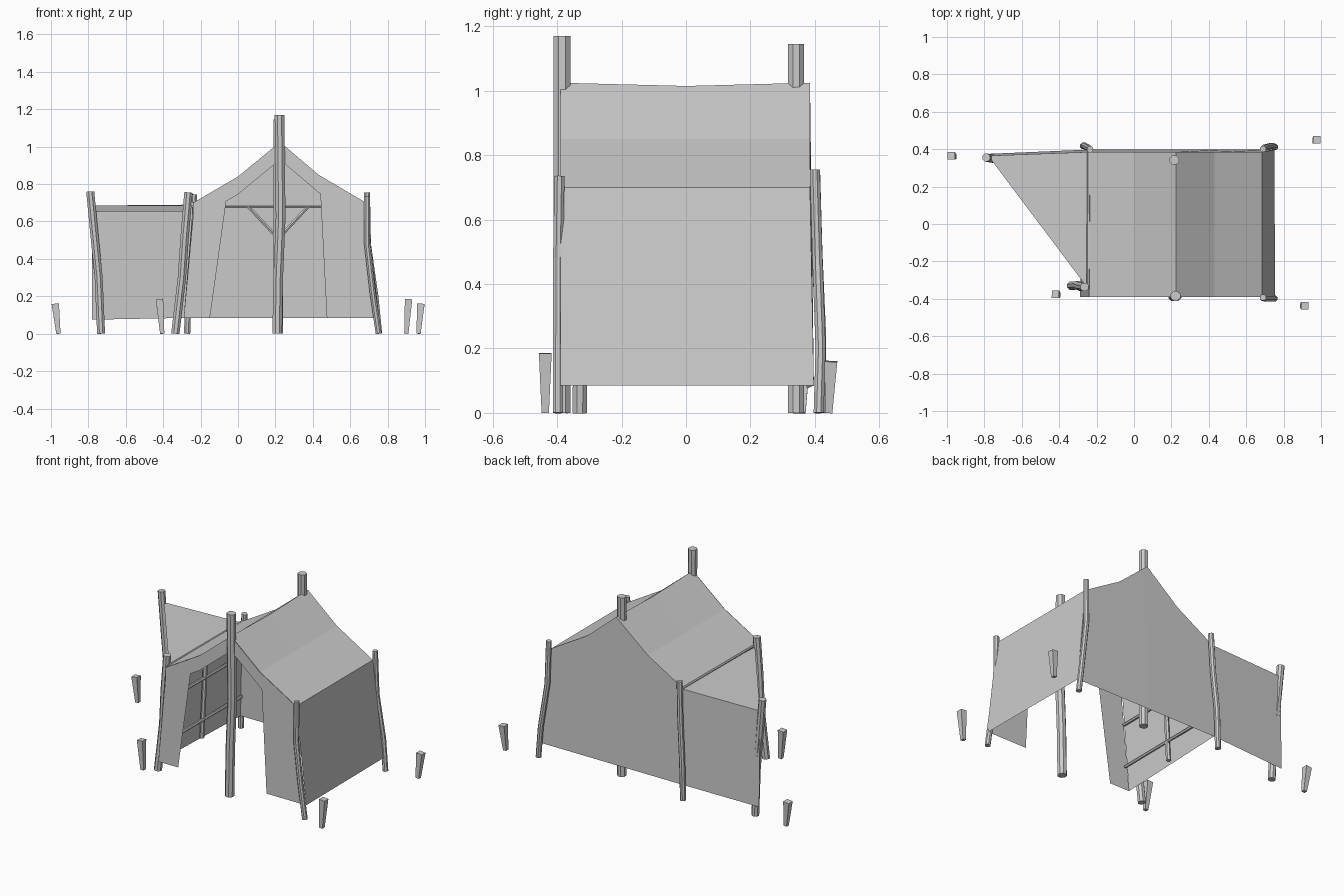
import bpy
import bmesh
import math
from mathutils import Vector

if "Cube" in bpy.data.objects:
    bpy.data.objects.remove(bpy.data.objects["Cube"])

GREY = (0.6, 0.6, 0.6, 1.0)
mat = bpy.data.materials.new("plain_grey")
mat.use_nodes = True
mat.diffuse_color = GREY
bsdf = next(n for n in mat.node_tree.nodes if n.type == "BSDF_PRINCIPLED")
bsdf.inputs["Base Color"].default_value = GREY


def finish(name, bm, recalc=False):
    if recalc:
        bmesh.ops.recalc_face_normals(bm, faces=bm.faces)
    mesh = bpy.data.meshes.new(name)
    bm.to_mesh(mesh)
    bm.free()
    mesh.materials.append(mat)
    obj = bpy.data.objects.new(name, mesh)
    bpy.context.collection.objects.link(obj)
    return obj


def sheet(name, rows):
    """Cloth stretched between rows of points of equal length."""
    bm = bmesh.new()
    grid = [[bm.verts.new(p) for p in row] for row in rows]
    for a, b in zip(grid, grid[1:]):
        for i in range(len(a) - 1):
            bm.faces.new((a[i], a[i + 1], b[i + 1], b[i]))
    return finish(name, bm)


def pole(name, path, r0, r1=None, sides=8):
    """Faceted rod along a path, with its radius running from r0 to r1."""
    r1 = r0 if r1 is None else r1
    pts = [Vector(p) for p in path]
    axis = (pts[-1] - pts[0]).normalized()
    side = axis.cross(Vector((0, 1, 0)) if abs(axis.y) < 0.9 else Vector((1, 0, 0))).normalized()
    other = axis.cross(side)
    bm = bmesh.new()
    rings = []
    for k, p in enumerate(pts):
        r = r0 + (r1 - r0) * k / (len(pts) - 1)
        ring = []
        for i in range(sides):
            a = 2 * math.pi * (i + 0.5) / sides
            ring.append(bm.verts.new(p + r * (math.cos(a) * side + math.sin(a) * other)))
        rings.append(ring)
    for a, b in zip(rings, rings[1:]):
        for i in range(sides):
            j = (i + 1) % sides
            bm.faces.new((a[i], a[j], b[j], b[i]))
    bm.faces.new(rings[0])
    bm.faces.new(rings[-1])
    return finish(name, bm, True)


FRONT, BACK, HEM = -0.39, 0.385, 0.085

# Roof cloth: eave, kink, ridge, kink, eave, sagging along its length
profile = [(-0.24, 0.70), (0.0, 0.84), (0.225, 1.025), (0.43, 0.85), (0.685, 0.70)]


def roof_row(y, sag):
    return [(x, y, z - (sag if z > 1 else 0)) for x, z in profile]


sheet("roof_cloth", [roof_row(FRONT, 0), roof_row(0, 0.01), roof_row(BACK, 0)])

# Gable strip hanging below the front roof edge
sheet("front_valance", [
    [(x, FRONT - 0.002, z - 0.095) for x, z in profile],
    roof_row(FRONT - 0.002, 0)])

# Back wall
foot_x = [-0.26, 0.0, 0.225, 0.46, 0.75]
sheet("back_wall", [roof_row(BACK, 0), [(x, BACK + 0.012, HEM) for x in foot_x]])

# Side walls
sheet("left_side_wall", [
    [(-0.24, BACK, 0.70), (-0.24, FRONT, 0.70)],
    [(-0.26, BACK + 0.012, HEM), (-0.29, FRONT, HEM)]])
sheet("right_side_wall", [
    [(0.685, FRONT, 0.70), (0.685, BACK, 0.70)],
    [(0.755, FRONT, HEM), (0.75, BACK + 0.012, HEM)]])

# Front door flaps
sheet("door_flap_a", [
    [(-0.29, FRONT, HEM), (-0.15, FRONT, HEM)],
    [(-0.24, FRONT, 0.63), (-0.06, FRONT, 0.73)]])
sheet("door_flap_b", [
    [(0.475, FRONT, HEM), (0.755, FRONT, HEM)],
    [(0.44, FRONT, 0.76), (0.685, FRONT, 0.63)]])

# Lean-to: triangular roof, its hanging hem and the back wall
lean_front, lean_out, lean_in = (-0.25, -0.34, 0.685), (-0.78, 0.365, 0.685), (-0.24, BACK, 0.69)
bm = bmesh.new()
bm.faces.new([bm.verts.new(p) for p in (lean_front, lean_in, lean_out)])
finish("lean_to_roof", bm)
sheet("lean_to_hem", [
    [lean_out, lean_front],
    [(-0.775, 0.365, 0.652), (-0.25, -0.335, 0.652)]])
sheet("lean_to_wall", [
    [lean_in, lean_out],
    [(-0.26, BACK + 0.012, HEM), (-0.78, 0.375, 0.075)]])

# Ridge poles
pole("front_ridge_pole", [(0.21, -0.385, 0), (0.215, -0.385, 0.3), (0.228, -0.385, 0.62),
                          (0.222, -0.385, 1.17)], 0.028)
pole("back_ridge_pole", [(0.215, 0.342, 0), (0.215, 0.342, 1.145)], 0.027)

# Corner poles
pole("front_right_pole", [(0.752, -0.398, 0), (0.72, -0.398, 0.22), (0.69, -0.397, 0.48),
                          (0.69, -0.393, 0.735)], 0.017)
pole("back_right_pole", [(0.755, 0.412, 0), (0.735, 0.418, 0.2), (0.695, 0.408, 0.48),
                         (0.69, 0.40, 0.755)], 0.017)
pole("front_left_pole", [(-0.335, -0.33, 0), (-0.30, -0.328, 0.3), (-0.285, -0.335, 0.52),
                         (-0.265, -0.337, 0.755)], 0.024)
pole("back_left_pole", [(-0.272, 0.418, 0), (-0.265, 0.418, 0.25), (-0.245, 0.407, 0.5),
                        (-0.235, 0.40, 0.745)], 0.018)
pole("lean_to_pole", [(-0.732, 0.345, 0), (-0.745, 0.348, 0.3), (-0.77, 0.352, 0.55),
                      (-0.79, 0.355, 0.76)], 0.023)

# Beam and braces on the back ridge pole
pole("cross_beam", [(-0.235, 0.345, 0.68), (0.68, 0.345, 0.68)], 0.010, sides=6)
for side, word in ((-1, "a"), (1, "b")):
    pole("beam_brace_" + word, [(0.215 + side * 0.02, 0.342, 0.53),
                                (0.215 + side * 0.16, 0.345, 0.68)], 0.010, sides=6)

# Eave rod and lattice on the inside of the left wall
pole("eave_rod", [(-0.245, -0.35, 0.695), (-0.24, 0.39, 0.695)], 0.010, sides=6)
pole("lattice_post", [(-0.255, 0.0, 0.10), (-0.225, 0.0, 0.69)], 0.014, sides=6)
for z in (0.22, 0.49):
    x = -0.255 + 0.04 * z
    pole("lattice_rail", [(x, -0.37, z), (x + 0.005, 0.38, z)], 0.010, sides=6)

# Ground stakes: foot and head positions
stakes = [((-0.96, 0.36), (-0.977, 0.365, 0.16)), ((-0.405, -0.38), (-0.42, -0.375, 0.185)),
          ((0.90, -0.437), (0.912, -0.437, 0.185)), ((0.965, 0.443), (0.978, 0.45, 0.16))]
for (x, y), head in stakes:
    pole("ground_stake", [(x, y, 0), head], 0.016, 0.028, sides=4)
